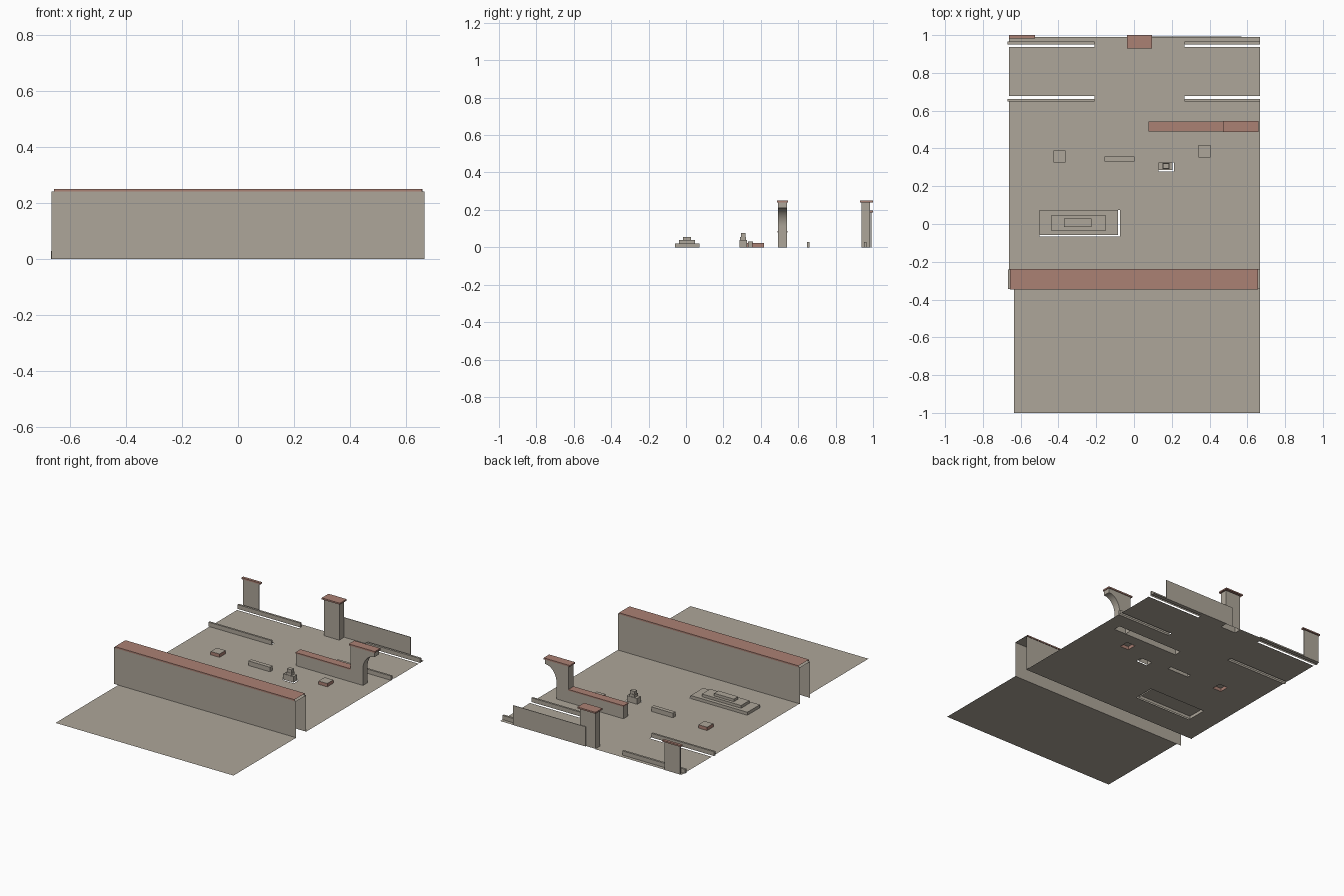
import bpy, bmesh, math

cube = bpy.data.objects.get("Cube")
if cube:
    bpy.data.objects.remove(cube, do_unlink=True)


def material(name, rgb):
    m = bpy.data.materials.new(name)
    m.use_nodes = True
    m.diffuse_color = (*rgb, 1)
    m.node_tree.nodes["Principled BSDF"].inputs["Base Color"].default_value = (*rgb, 1)
    return m


STONE = material("warm grey stone", (0.42, 0.38, 0.32))
CLAY = material("clay red", (0.41, 0.22, 0.175))


def finish(name, bm, *mats):
    mesh = bpy.data.meshes.new(name)
    bm.to_mesh(mesh)
    bm.free()
    for m in mats:
        mesh.materials.append(m)
    ob = bpy.data.objects.new(name, mesh)
    bpy.context.collection.objects.link(ob)
    return ob


def add_box(bm, x, y, z, open_ends=False, open_bottom=True):
    """Box from ranges, with the bottom and optionally the x ends left open."""
    new = bmesh.ops.create_cube(bm, size=1)["verts"]
    for v in new:
        v.co = [r[0] if c < 0 else r[1] for r, c in zip((x, y, z), v.co)]
    faces = {f for v in new for f in v.link_faces}
    drop = [f for f in faces
            if (open_bottom and f.normal.z < -0.5) or (open_ends and abs(f.normal.x) > 0.5)]
    bmesh.ops.delete(bm, geom=drop, context="FACES")


def box(name, x, y, z, mat=STONE, **kw):
    bm = bmesh.new()
    add_box(bm, x, y, z, **kw)
    return finish(name, bm, mat)


def floor(name, x, y, holes):
    """Flat ground sheet with rectangular holes."""
    xs = sorted({*x, *(c for h in holes for c in h[0] if x[0] < c < x[1])})
    ys = sorted({*y, *(c for h in holes for c in h[1] if y[0] < c < y[1])})
    bm = bmesh.new()
    for xa, xb in zip(xs, xs[1:]):
        for ya, yb in zip(ys, ys[1:]):
            cx, cy = (xa + xb) / 2, (ya + yb) / 2
            if any(hx[0] < cx < hx[1] and hy[0] < cy < hy[1] for hx, hy in holes):
                continue
            bm.faces.new([bm.verts.new(p + (0,)) for p in
                          ((xa, ya), (xb, ya), (xb, yb), (xa, yb))])
    bmesh.ops.remove_doubles(bm, verts=bm.verts, dist=1e-5)
    finish(name, bm, STONE)


holes = []

# Long front wall: open-ended shell with a clay cap
WALL_Y = (-0.345, -0.24)
box("front_wall", (-0.667, 0.667), WALL_Y, (0, 0.24), open_ends=True)
box("front_wall_cap", (-0.657, 0.657), (-0.348, -0.238), (0.24, 0.25), CLAY, open_ends=True)

# Low kerbs beside slots in the ground
for row, (y0, y1, gap) in {"inner": (0.648, 0.661, (0.661, 0.678)),
                           "outer": (0.951, 0.965, (0.936, 0.951))}.items():
    for side, x in {"right": (-0.669, -0.21), "left": (0.268, 0.667)}.items():
        box(f"{row}_kerb_{side}", x, (y0, y1), (0, 0.028))
        holes.append((x, (min(y0, gap[0]), max(y1, gap[1]))))

# Stepped platform
bm = bmesh.new()
for x, y, z in (((-0.50, -0.085), (-0.058, 0.073), (0, 0.02)),
                ((-0.437, -0.15), (-0.038, 0.048), (0.02, 0.038)),
                ((-0.37, -0.225), (-0.016, 0.028), (0.038, 0.055))):
    add_box(bm, x, y, z)
finish("stepped_platform", bm, STONE)
holes.append(((-0.50, -0.075), (-0.067, 0.073)))

# Clay planters with stone tops
for side, x, y in (("right", -0.427, 0.325), ("left", 0.342, 0.353)):
    rx, ry = (x, x + 0.064), (y, y + 0.064)
    ob = box(f"planter_{side}", rx, ry, (0, 0.022), CLAY)
    ob.data.materials.append(STONE)
    for p in ob.data.polygons:
        p.material_index = int(p.normal.z > 0.5)
    holes.append((rx, ry))

# Bench
box("bench", (-0.155, 0.003), (0.331, 0.358), (0, 0.03))
holes.append(((-0.155, 0.003), (0.331, 0.358)))

# Small monument: wide foot, narrower block and crown
bm = bmesh.new()
add_box(bm, (0.13, 0.205), (0.287, 0.325), (0, 0.038))
add_box(bm, (0.15, 0.188), (0.29, 0.322), (0.038, 0.055))
add_box(bm, (0.153, 0.185), (0.293, 0.319), (0.055, 0.076))
finish("monument", bm, STONE)
holes.append(((0.13, 0.213), (0.279, 0.325)))

# Low side wall with clay coping
LOW_Y = (0.492, 0.54)
box("side_wall", (0.08, 0.48), LOW_Y, (0, 0.08))
box("side_wall_coping", (0.077, 0.48), (0.489, 0.543), (0.08, 0.088), CLAY)
holes.append(((0.08, 0.57), LOW_Y))

# Half arch: pillar sweeping out into a quarter curve
profile = [(0.48, 0), (0.57, 0)]
for i in range(13):
    a = i / 12 * math.pi / 2
    profile.append((0.655 - 0.085 * math.cos(a), 0.11 + 0.1 * math.sin(a)))
profile += [(0.655, 0.24), (0.48, 0.24)]
bm = bmesh.new()
face = bm.faces.new([bm.verts.new((x, LOW_Y[0], z)) for x, z in profile])
ext = bmesh.ops.extrude_face_region(bm, geom=[face], use_keep_orig=True)
bmesh.ops.translate(bm, vec=(0, LOW_Y[1] - LOW_Y[0], 0),
                    verts=[g for g in ext["geom"] if isinstance(g, bmesh.types.BMVert)])
bmesh.ops.recalc_face_normals(bm, faces=bm.faces)
bmesh.ops.delete(bm, geom=[f for f in bm.faces if f.calc_center_median().z < 1e-4],
                 context="FACES")
arch = finish("half_arch", bm, STONE)
bpy.context.view_layer.objects.active = arch
arch.select_set(True)
bpy.ops.object.shade_smooth_by_angle(angle=math.radians(30))
arch.select_set(False)
box("half_arch_cap", (0.47, 0.66), (0.487, 0.545), (0.24, 0.25), CLAY, open_bottom=False)

# Rear gate tower
box("gate_tower", (-0.028, 0.085), (0.937, 0.985), (0, 0.24))
box("gate_tower_cap", (-0.038, 0.095), (0.929, 1.0), (0.24, 0.25), CLAY)
holes.append(((-0.028, 0.085), (0.937, 0.995)))

# Corner post
box("corner_post", (-0.652, -0.537), (0.986, 0.993), (0, 0.187))
box("corner_post_cap", (-0.662, -0.525), (0.982, 1.0), (0.187, 0.197), CLAY)

# Thin rear panel
box("rear_panel", (0.04, 0.57), (0.988, 0.992), (0, 0.13))

# Ground sheets either side of the front wall
floor("rear_ground", (-0.662, 0.667), (WALL_Y[1], 0.99), holes)
floor("front_ground", (-0.635, 0.667), (-1.0, WALL_Y[0]), [])
